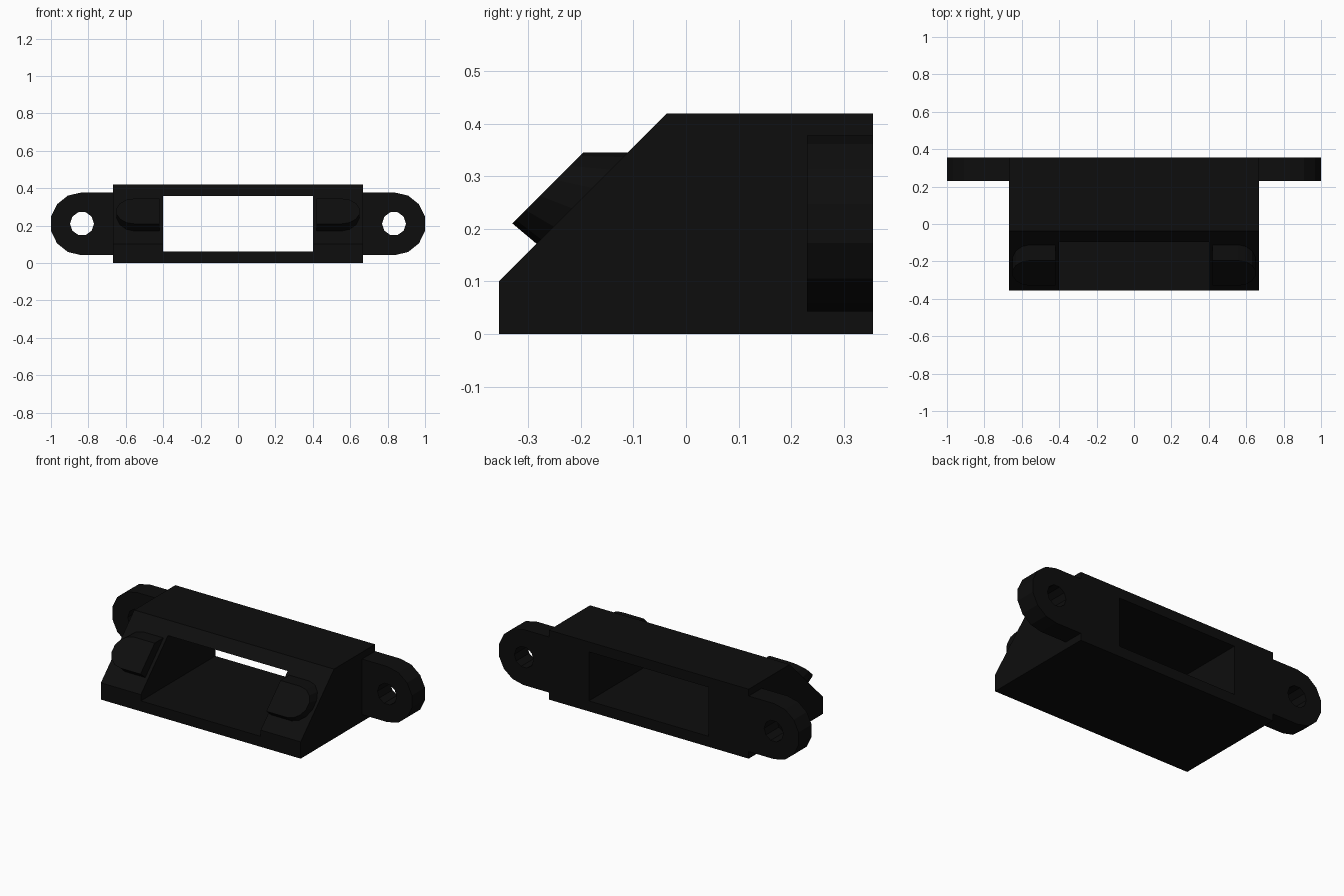
import bpy, bmesh, math
from mathutils import Vector

if "Cube" in bpy.data.objects:
    bpy.data.objects.remove(bpy.data.objects["Cube"])

black = bpy.data.materials.new("matte_black")
black.diffuse_color = (0.004, 0.004, 0.004, 1)
black.use_nodes = True
black.node_tree.nodes["Principled BSDF"].inputs["Base Color"].default_value = black.diffuse_color


def loft(name, ring_a, ring_b):
    """Closed solid between two rings with equal point counts."""
    bm = bmesh.new()
    a = [bm.verts.new(p) for p in ring_a]
    b = [bm.verts.new(p) for p in ring_b]
    bm.faces.new(a)
    bm.faces.new(b)
    for i in range(len(a)):
        j = (i + 1) % len(a)
        bm.faces.new((a[i], a[j], b[j], b[i]))
    bmesh.ops.recalc_face_normals(bm, faces=bm.faces)
    me = bpy.data.meshes.new(name)
    bm.to_mesh(me)
    bm.free()
    me.materials.append(black)
    ob = bpy.data.objects.new(name, me)
    bpy.context.collection.objects.link(ob)
    return ob


def prism(name, ring, offset):
    return loft(name, ring, [Vector(p) + Vector(offset) for p in ring])


def cut(target, cutter):
    """Subtract the cutter, then remove it."""
    cutter.hide_render = True
    mod = target.modifiers.new("cut", 'BOOLEAN')
    mod.operation = 'DIFFERENCE'
    mod.solver = 'EXACT'
    mod.object = cutter
    bpy.context.view_layer.objects.active = target
    bpy.ops.object.modifier_apply(modifier=mod.name)
    bpy.data.objects.remove(cutter)


def rounded_end(x0, xc, rx, zc, rz, n=7):
    """Straight inner edge at x0, half-round outer end; (x, z) pairs."""
    arc = [(math.sin(t) * rx + xc, math.cos(t) * rz + zc)
           for t in (math.pi * i / n for i in range(n + 1))]
    return [(x0, zc + rz)] + arc + [(x0, zc - rz)]


# wedge-fronted housing with a straight rectangular passage
side = [(-.355, 0), (.355, 0), (.355, .419), (-.037, .419), (-.355, .101)]
housing = prism("housing", [(-.667, y, z) for y, z in side], (1.334, 0, 0))
cut(housing, prism("passage_cutter",
                   [(-.4, -.6, .063), (.4, -.6, .063), (.4, -.6, .359), (-.4, -.6, .359)],
                   (0, 1.2, 0)))

# mounting ear with screw hole
ear = prism("mounting_ears",
            [(x, .23, z) for x, z in rounded_end(.66, .837, .1672, .21, .1675)],
            (0, .125, 0))
hole = [(.834 + .064 * math.cos(math.tau * i / 10), 0,
         .211 + .064 * math.sin(math.tau * i / 10)) for i in range(10)]
cut(ear, prism("hole_cutter", hole, (0, .6, 0)))

# half-round pad standing off the sloped face, with a level upper edge
base = rounded_end(.42, .555, .097, .2565, .0885)
face = rounded_end(.42, .555, .097, .2775, .0675)
pad = loft("slope_pads",
           [(x, z - .448, z) for x, z in base],
           [(x, z - .54, z) for x, z in face])

# repeat both on the other side
for ob in (ear, pad):
    ob.modifiers.new("mirror", 'MIRROR').use_mirror_merge = False
